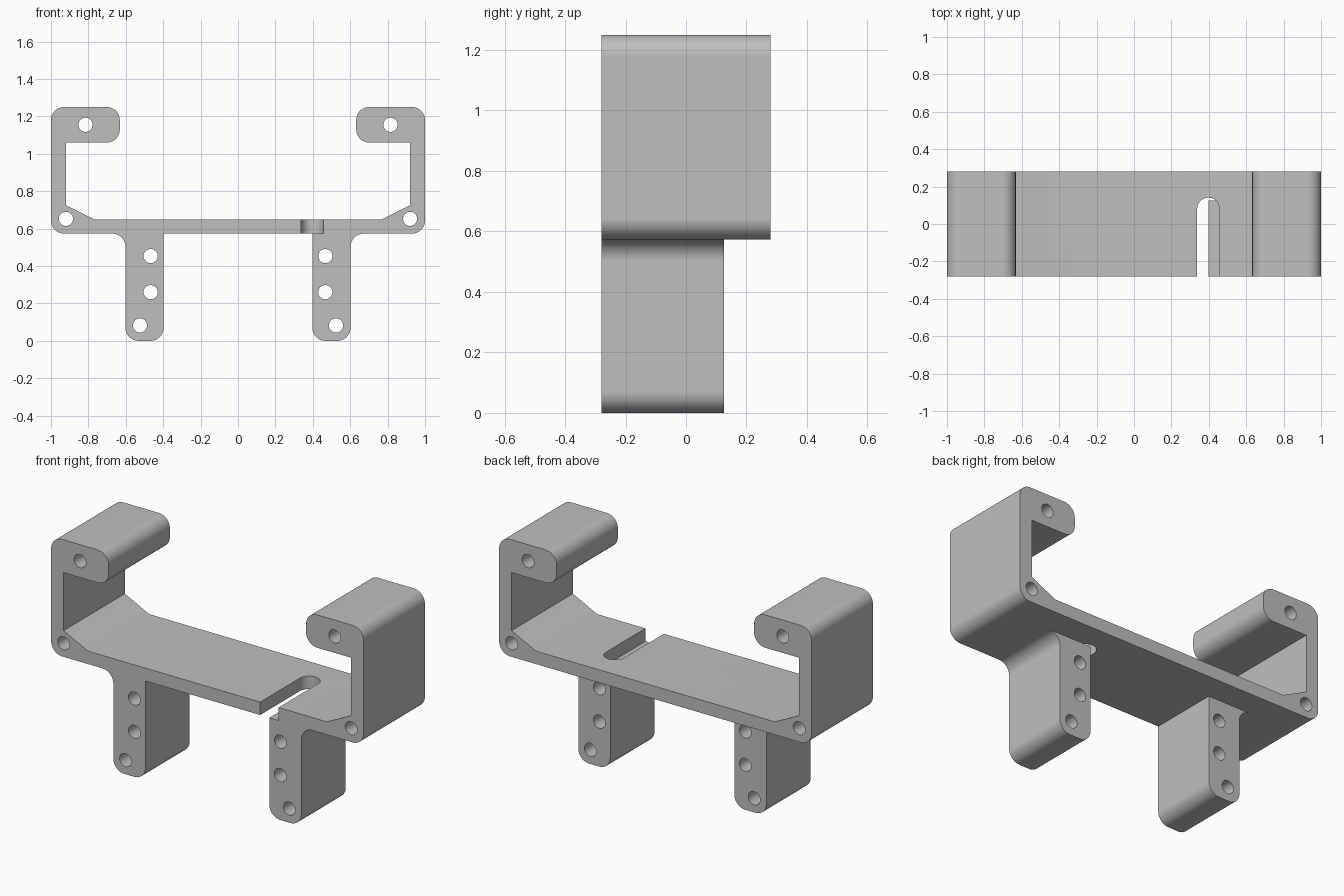
import bpy
import bmesh
from math import cos, sin, pi, radians
from mathutils import Vector

cube = bpy.data.objects.get("Cube")
if cube:
    bpy.data.objects.remove(cube, do_unlink=True)

FRONT, BACK, LEG_BACK = -0.28, 0.28, 0.125
R = 0.07          # corner radius
HOLE = 0.038      # bolt hole radius
UNDER = 0.573     # underside of the tray

grey = bpy.data.materials.new("plain grey")
grey.use_nodes = True
colour = (0.52, 0.52, 0.52, 1)
grey.diffuse_color = colour
grey.node_tree.nodes["Principled BSDF"].inputs["Base Color"].default_value = colour


def rounded(corners, steps=12):
    """Turn (x, z, radius) right-angle corners into an outline with arcs."""
    out = []
    for i, (x, z, r) in enumerate(corners):
        p = Vector((x, z))
        if r == 0:
            out.append(p)
            continue
        a = (Vector(corners[i - 1][:2]) - p).normalized()
        b = (Vector(corners[(i + 1) % len(corners)][:2]) - p).normalized()
        centre = p + (a + b) * r
        for k in range(steps + 1):
            t = k / steps * pi / 2
            out.append(centre - b * r * cos(t) - a * r * sin(t))
    return [p for i, p in enumerate(out) if (p - out[i - 1]).length > 1e-4]


def circle(x, z, r, n=32):
    return [(x + r * cos(2 * pi * k / n), z + r * sin(2 * pi * k / n)) for k in range(n)]


def prism(bm, outline, start, end, upright=False):
    """Extrude an outline along y, or along z when upright."""
    rings = []
    for d in (start, end):
        rings.append([bm.verts.new((p[0], p[1], d) if upright else (p[0], d, p[1]))
                      for p in outline])
    a, b = rings
    bm.faces.new(a)
    bm.faces.new(b[::-1])
    for i in range(len(a)):
        bm.faces.new((a[i - 1], b[i - 1], b[i], a[i]))


def make_object(name, bm):
    bmesh.ops.recalc_face_normals(bm, faces=bm.faces)
    mesh = bpy.data.meshes.new(name)
    bm.to_mesh(mesh)
    bm.free()
    obj = bpy.data.objects.new(name, mesh)
    bpy.context.collection.objects.link(obj)
    return obj


def finish(obj, cutter):
    """Cut the openings, then shade and colour the part."""
    cutter.hide_render = True
    cut = obj.modifiers.new("openings", 'BOOLEAN')
    cut.operation, cut.solver, cut.object = 'DIFFERENCE', 'EXACT', cutter
    graph = bpy.context.evaluated_depsgraph_get()
    mesh = bpy.data.meshes.new_from_object(obj.evaluated_get(graph))
    obj.modifiers.clear()
    obj.data = mesh
    bpy.data.objects.remove(cutter, do_unlink=True)
    mesh.materials.clear()
    mesh.materials.append(grey)
    mesh.shade_smooth()
    mesh.set_sharp_from_angle(angle=radians(30))
    weighted = obj.modifiers.new("flat sides", 'WEIGHTED_NORMAL')
    weighted.keep_sharp = True


# Tray with side walls and inward hooks: half outline, then mirrored
half = [(1, UNDER, R), (1, 1.25, R), (0.632, 1.25, R), (0.632, 1.06, R),
        (0.92, 1.06, 0), (0.92, 0.725, 0), (0.765, 0.648, 0)]
bm = bmesh.new()
prism(bm, rounded(half + [(-x, z, r) for x, z, r in reversed(half)]), FRONT, BACK)
tray = make_object("tray_with_hooks", bm)

# Tray openings: bolt holes and the round-ended cable slot
bm = bmesh.new()
for side in (-1, 1):
    for x, z in ((0.815, 1.155), (0.92, 0.652)):
        prism(bm, circle(side * x, z, HOLE), FRONT - 0.1, BACK + 0.1)
slot_x, slot_r, slot_y = 0.397, 0.059, 0.082
slot = [(slot_x + slot_r * cos(pi * k / 20), slot_y + slot_r * sin(pi * k / 20))
        for k in range(21)]
slot += [(slot_x - slot_r, FRONT - 0.1), (slot_x + slot_r, FRONT - 0.1)]
prism(bm, slot, UNDER - 0.1, UNDER + 0.2, upright=True)
finish(tray, make_object("tray_cutter", bm))

# Legs with an outer fillet under the tray and three bolt holes each
leg = rounded([(0.397, 0, R), (0.602, 0, R), (0.602, UNDER, R),
               (0.602 + R, UNDER, 0), (0.397, UNDER, 0)])
for name, side in (("left_leg", 1), ("right_leg", -1)):
    bm = bmesh.new()
    prism(bm, [(side * p[0], p[1]) for p in leg], FRONT, LEG_BACK)
    part = make_object(name, bm)
    bm = bmesh.new()
    for x, z in ((0.467, 0.453), (0.467, 0.26), (0.524, 0.082)):
        prism(bm, circle(side * x, z, HOLE), FRONT - 0.1, LEG_BACK + 0.1)
    finish(part, make_object(name + "_cutter", bm))
